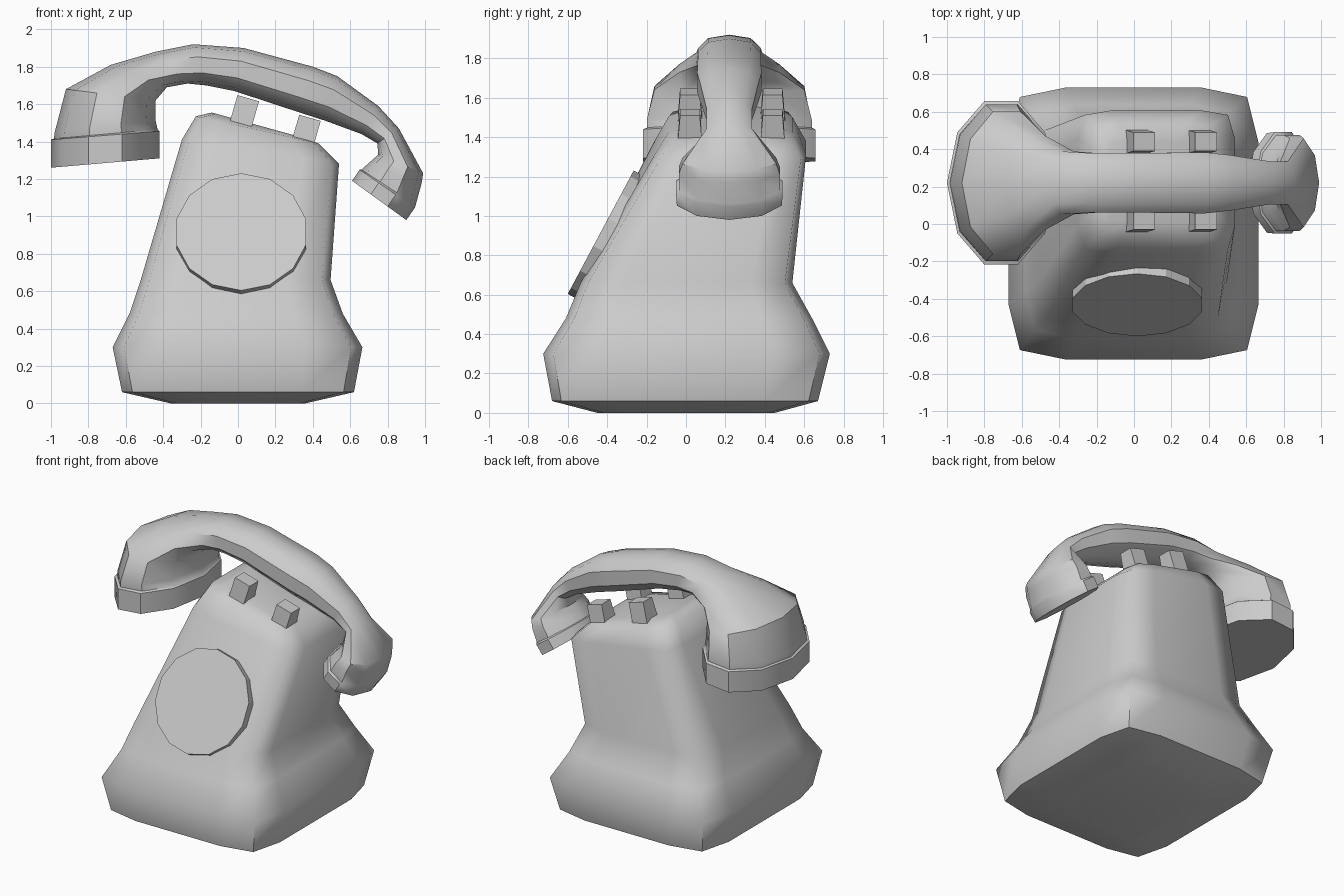
import bpy, bmesh, math
from mathutils import Vector, Matrix

if "Cube" in bpy.data.objects:
    bpy.data.objects.remove(bpy.data.objects["Cube"])


def finish(bm, name, angle=None):
    bmesh.ops.recalc_face_normals(bm, faces=bm.faces)
    me = bpy.data.meshes.new(name)
    bm.to_mesh(me)
    bm.free()
    ob = bpy.data.objects.new(name, me)
    bpy.context.collection.objects.link(ob)
    if angle:
        bpy.ops.object.select_all(action='DESELECT')
        bpy.context.view_layer.objects.active = ob
        ob.select_set(True)
        bpy.ops.object.shade_smooth_by_angle(angle=math.radians(angle))
    return ob


def loft(name, rings, angle):
    """Skin a list of equal-length point rings and cap both ends."""
    bm = bmesh.new()
    loops = [[bm.verts.new(p) for p in r] for r in rings]
    n = len(loops[0])
    for a, b in zip(loops, loops[1:]):
        for i in range(n):
            j = (i + 1) % n
            bm.faces.new((a[i], a[j], b[j], b[i]))
    bm.faces.new(loops[0])
    bm.faces.new(loops[-1])
    return finish(bm, name, angle)


def soft_rect(x0, x1, y0, y1, zl, zr):
    """Twelve-point rounded rectangle, its height sloping from zl to zr."""
    quarter = [(1, .6), (.91, .93), (.54, 1)]
    pts = quarter + [(-x, y) for x, y in quarter[::-1]]
    pts += [(-x, -y) for x, y in pts]
    return [((x0 + x1) / 2 + u * (x1 - x0) / 2, (y0 + y1) / 2 + v * (y1 - y0) / 2,
             zl + (zr - zl) * (u + 1) / 2) for u, v in pts]


HY = 0.22  # handset centre line in y


def decagon(xo, zo, xi, zi, b, e=1):
    """Ten-sided ring spanning outer to inner point, half-width b; e < 1 squares it."""
    o, i = Vector((xo, HY, zo)), Vector((xi, HY, zi))
    pts = []
    for k in range(10):
        c, s = math.cos(k * math.pi / 5), math.sin(k * math.pi / 5)
        u, v = (math.copysign(abs(t) ** e, t) for t in (c, s))
        pts.append((o + i) / 2 + (o - i) / 2 * u + Vector((0, b * v, 0)))
    return pts


# Flared body with a tilted top
loft("body", [soft_rect(*s) for s in (
    (-.36, .36, -.45, .45, 0, 0),
    (-.62, .62, -.68, .67, .06, .06),
    (-.67, .665, -.725, .73, .30, .30),
    (-.58, .56, -.61, .64, .48, .48),
    (-.52, .495, -.535, .54, .66, .66),
    (-.30, .54, -.16, .61, 1.41, 1.28),
    (-.225, .43, -.09, .54, 1.535, 1.39),
    (-.14, .35, 0, .45, 1.555, 1.42))], 60)

# Dial disc on the sloping front
bm = bmesh.new()
normal = Vector((0, -.88, .47)).normalized()
centre = Vector((.017, -.433, .917)) - normal * .03
bmesh.ops.create_cone(bm, cap_ends=True, segments=14, radius1=.355, radius2=.355, depth=.06,
                      matrix=Matrix.Translation(centre) @ normal.to_track_quat('Z', 'Y').to_matrix().to_4x4())
finish(bm, "dial")

# Four cradle prongs, tapered on top and mirrored front to back
for side, label in ((-1, "front"), (1, "back")):
    for x, z, pos in ((.03, 1.545, "left"), (.36, 1.44, "right")):
        bm = bmesh.new()
        bmesh.ops.create_cube(bm, size=1)
        for v in bm.verts:
            w = .13 if v.co.z < 0 else .10
            v.co = Vector((v.co.x * .12, v.co.y * w, v.co.z * .18))
        bm.transform(Matrix.Translation((x, .23 + side * .21, z)) @ Matrix.Rotation(math.radians(16), 4, 'Y'))
        finish(bm, f"prong_{label}_{pos}")

# Handset: large earpiece, curved grip and small mouthpiece
loft("handset", [decagon(*r) for r in (
    (-1.0, 1.26, -.42, 1.31, .46),
    (-1.0, 1.41, -.42, 1.455, .46),
    (-.985, 1.415, -.43, 1.465, .44),
    (-.98, 1.45, -.44, 1.51, .44),
    (-.92, 1.68, -.44, 1.62, .40),
    (-.68, 1.81, -.38, 1.69, .265, .9),
    (-.44, 1.88, -.27, 1.71, .175, .8),
    (-.24, 1.92, -.17, 1.70, .165, .8),
    (.03, 1.90, -.02, 1.67, .165, .8),
    (.40, 1.80, .33, 1.555, .17, .8),
    (.53, 1.75, .47, 1.51, .155, .8),
    (.75, 1.59, .66, 1.44, .12, .8),
    (.86, 1.47, .745, 1.39, .12, .9),
    (.99, 1.23, .75, 1.33, .25),
    (.98, 1.17, .705, 1.29, .27),
    (.95, 1.06, .66, 1.25, .27),
    (.945, 1.045, .65, 1.25, .285),
    (.90, .98, .61, 1.19, .28))], 40)
